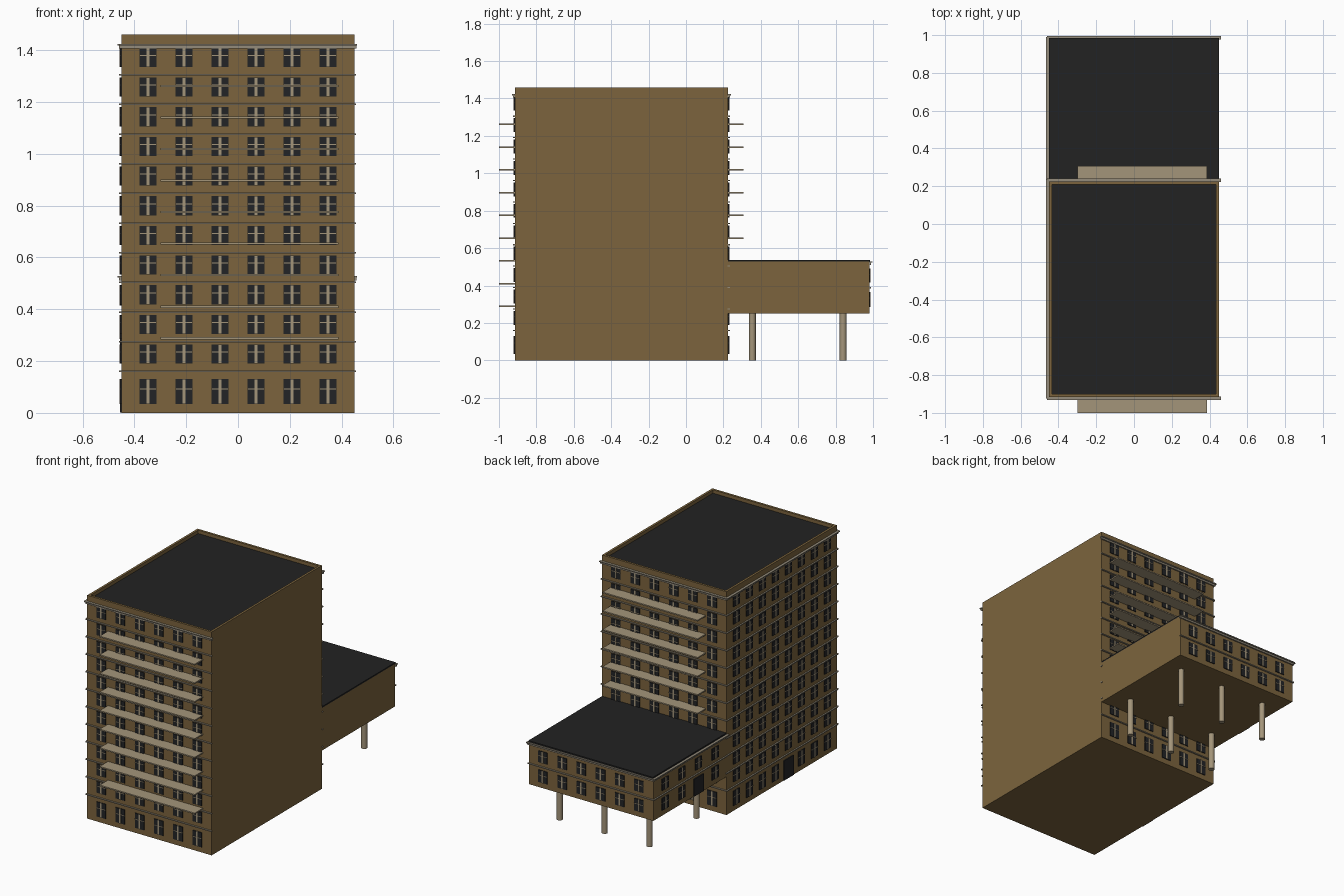
import bpy, bmesh
from mathutils import Matrix, Vector

cube = bpy.data.objects.get("Cube")
if cube:
    bpy.data.objects.remove(cube, do_unlink=True)


def material(name, color):
    m = bpy.data.materials.new(name)
    m.use_nodes = True
    m.diffuse_color = (*color, 1)
    m.node_tree.nodes["Principled BSDF"].inputs["Base Color"].default_value = (*color, 1)
    return m


BRICK = material("brown brick", (0.2, 0.127, 0.047))
ROOF = material("black roofing", (0.016, 0.016, 0.016))
GLASS = material("dark glass", (0.016, 0.017, 0.019))
STONE = material("tan concrete", (0.37, 0.3, 0.195))
TRIM = material("grey stone trim", (0.3, 0.265, 0.2))


def add_box(bm, lo, hi, matrix=Matrix()):
    lo, hi = Vector(lo), Vector(hi)
    size = Matrix.Diagonal((*(hi - lo), 1))
    bmesh.ops.create_cube(bm, size=1, matrix=matrix @ Matrix.Translation((lo + hi) / 2) @ size)


def finish(name, bm, mat):
    mesh = bpy.data.meshes.new(name)
    bm.to_mesh(mesh)
    bm.free()
    mesh.materials.append(mat)
    obj = bpy.data.objects.new(name, mesh)
    bpy.context.collection.objects.link(obj)
    return obj


def boxes(name, mat, *pairs):
    bm = bmesh.new()
    for lo, hi in pairs:
        add_box(bm, lo, hi)
    return finish(name, bm, mat)


def facade(name, base, outward, width, cols, rows, courses, cornice, door=None):
    """Windows, string courses and cornice on a wall; local x along, y outward, z up."""
    n, up = Vector(outward), Vector((0, 0, 1))
    u = up.cross(n)
    m = Matrix((u, n, up)).transposed().to_4x4()
    m.translation = base
    panes, bars, trim, doors = (bmesh.new() for _ in range(4))
    pitch = (width - 0.066) / cols
    half = 0.033
    for r, (z0, z1) in enumerate(rows):
        for c in range(cols):
            x = (c - (cols - 1) / 2) * pitch
            if r == 0 and c == door:
                add_box(doors, (x - 0.05, -0.002, z0 - 0.033), (x + 0.05, 0.006, z1), m)
                continue
            add_box(panes, (x - half, -0.002, z0), (x + half, 0.005, z1), m)
            zb = z0 + 0.6 * (z1 - z0)
            add_box(bars, (x - 0.005, 0, z0), (x + 0.005, 0.007, z1), m)
            add_box(bars, (x - half, 0, zb - 0.002), (x + half, 0.007, zb + 0.002), m)
    end = width / 2
    for z in courses:
        add_box(trim, (-end - 0.005, -0.002, z - 0.003), (end + 0.005, 0.009, z + 0.003), m)
    add_box(trim, (-end - 0.007, -0.002, cornice - 0.011), (end + 0.007, 0.009, cornice), m)
    add_box(trim, (-end - 0.01, -0.002, cornice), (end + 0.01, 0.016, cornice + 0.006), m)
    finish(name + "_window_panes", panes, GLASS)
    finish(name + "_window_bars", bars, STONE)
    finish(name + "_trim", trim, TRIM)
    if door is not None:
        finish(name + "_door", doors, GLASS)
    else:
        doors.free()


# Main tower with parapet and sunken roof
W, Y0, Y1, TOP, RIM = 0.45, -0.915, 0.225, 1.46, 0.015
boxes("tower_walls", BRICK, ((-W, Y0, 0), (W, Y1, 1.435)))
boxes("tower_parapet", BRICK,
      ((-W, Y0, 1.435), (W, Y0 + RIM, TOP)), ((-W, Y1 - RIM, 1.435), (W, Y1, TOP)),
      ((-W, Y0 + RIM, 1.435), (-W + RIM, Y1 - RIM, TOP)),
      ((W - RIM, Y0 + RIM, 1.435), (W, Y1 - RIM, TOP)))
boxes("tower_roof", ROOF, ((-W + RIM, Y0 + RIM, 1.43), (W - RIM, Y1 - RIM, 1.438)))

# Tower facades: front, back and right; the left wall is blank
FLOOR = 0.1145
courses = [0.16 + FLOOR * k for k in range(11)]
rows = [(0.035, 0.131)] + [(z + 0.03, z + 0.104) for z in courses]
mid = (Y0 + Y1) / 2
facade("front", (0, Y0, 0), (0, -1, 0), 2 * W, 6, rows, courses, 1.417)
facade("back", (0, Y1, 0), (0, 1, 0), 2 * W, 6, rows, courses, 1.417)
facade("right", (-W, mid, 0), (-1, 0, 0), Y1 - Y0, 8, rows, courses, 1.417, door=4)

# Balcony slabs, nine in front and the top six behind
levels = [0.288 + 0.1217 * k for k in range(9)]
boxes("front_balconies", STONE,
      *[((-0.3, -1, z - 0.004), (0.387, Y0, z + 0.004)) for z in levels])
boxes("back_balconies", STONE,
      *[((-0.3, Y1, z - 0.004), (0.387, 0.308, z + 0.004)) for z in levels[3:]])

# Raised rear wing
E = 0.98
boxes("wing_walls", BRICK, ((-W, Y1, 0.25), (W, E, 0.528)))
boxes("wing_roof", ROOF, ((-W, Y1, 0.528), (W, E + 0.005, 0.537)))
wing_rows = [(0.285, 0.365), (0.415, 0.49)]
facade("wing_back", (0, E, 0), (0, 1, 0), 2 * W, 6, wing_rows, [0.388], 0.522)
facade("wing_right", (-W, (Y1 + E) / 2, 0), (-1, 0, 0), E - Y1, 4, wing_rows, [0.388], 0.522, door=2)

# Round columns carrying the wing
bm = bmesh.new()
for x in (-0.325, 0, 0.325):
    for y in (0.355, 0.84):
        bmesh.ops.create_cone(bm, cap_ends=True, segments=20, radius1=0.018, radius2=0.018,
                              depth=0.25, matrix=Matrix.Translation((x, y, 0.125)))
for f in bm.faces:
    f.smooth = len(f.verts) == 4
for e in bm.edges:
    e.smooth = all(f.smooth for f in e.link_faces)
finish("wing_columns", bm, STONE)
